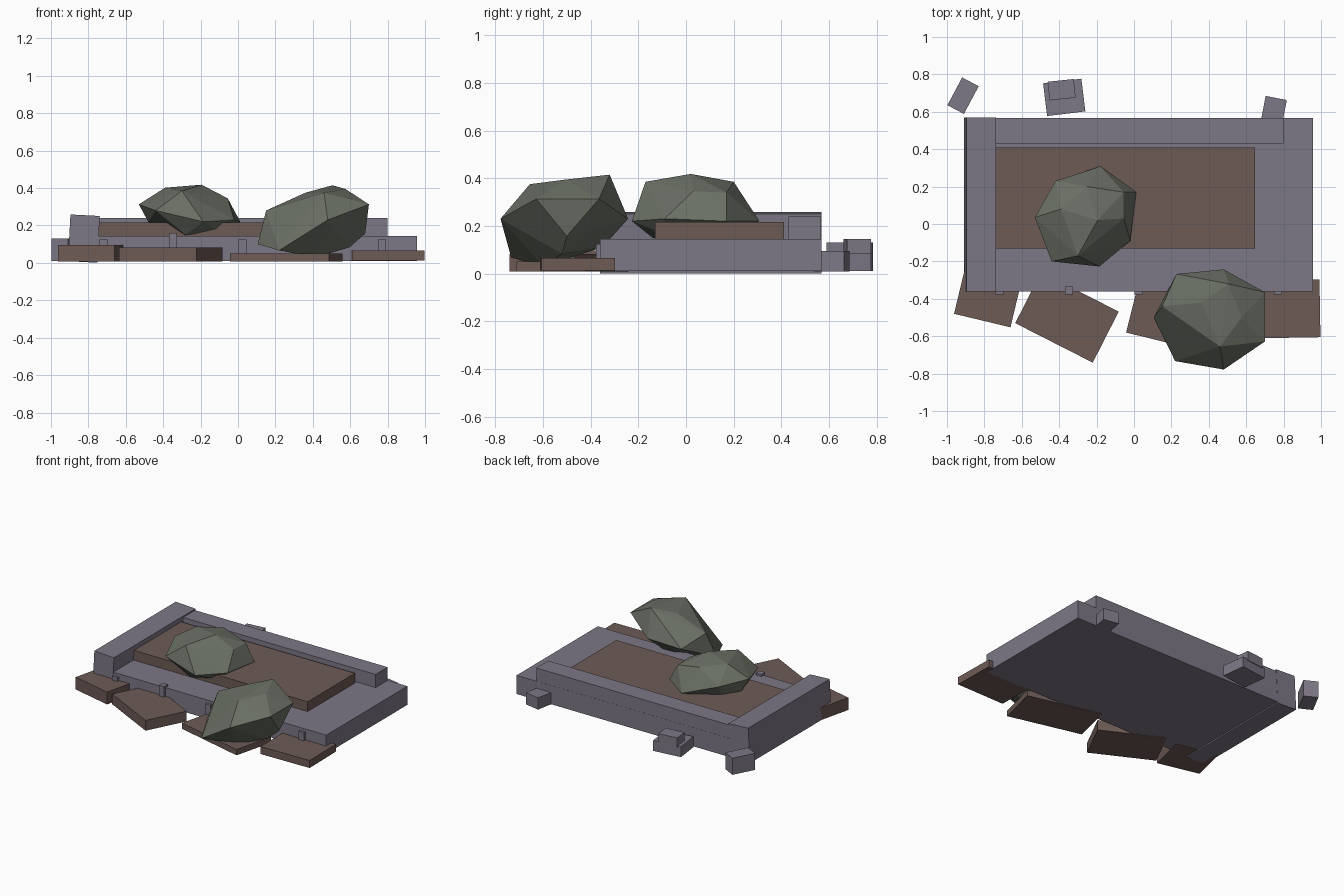
import bpy, bmesh, math


def material(name, rgb):
    m = bpy.data.materials.new(name)
    m.diffuse_color = (*rgb, 1)
    return m


STONE = material("purple_grey_stone", (0.205, 0.188, 0.236))
BROWN = material("dull_brown", (0.155, 0.104, 0.094))
ROCK = material("green_grey_rock", (0.144, 0.160, 0.130))


def finish(name, bm, mat):
    bmesh.ops.recalc_face_normals(bm, faces=bm.faces)
    me = bpy.data.meshes.new(name)
    bm.to_mesh(me)
    bm.free()
    me.materials.append(mat)
    ob = bpy.data.objects.new(name, me)
    bpy.context.collection.objects.link(ob)
    return ob


def box(name, centre, size, mat, turn=0, tilt=0):
    bm = bmesh.new()
    bmesh.ops.create_cube(bm, size=1)
    bmesh.ops.scale(bm, vec=size, verts=bm.verts)
    ob = finish(name, bm, mat)
    ob.location = centre
    ob.rotation_euler = (0, math.radians(tilt), math.radians(turn))
    return ob


def span(name, x, y, z, mat):
    ends = (x, y, z)
    return box(name, [(a + b) / 2 for a, b in ends], [b - a for a, b in ends], mat)


def boulder(name, points):
    bm = bmesh.new()
    for p in points:
        bm.verts.new(p)
    hull = bmesh.ops.convex_hull(bm, input=bm.verts)
    loose = [v for v in bm.verts if not v.link_faces]
    bmesh.ops.delete(bm, geom=loose, context='VERTS')
    return finish(name, bm, ROCK)


# Foundation, walls and raised floor
span("foundation", (-0.90, 0.957), (-0.36, 0.568), (0.01, 0.145), STONE)
box("left_wall", (-0.824, 0.104, 0.13), (0.157, 0.93, 0.25), STONE, tilt=3)
span("back_wall", (-0.745, 0.80), (0.43, 0.567), (0.13, 0.24), STONE)
span("raised_floor", (-0.745, 0.648), (-0.13, 0.41), (0.13, 0.216), BROWN)

# Fallen paving plates: front left corner, width, depth, bottom, top, turn
plates = [
    (-0.962, -0.48, 0.31, 0.28, 0.008, 0.097, -13.5),
    (-0.635, -0.53, 0.465, 0.306, 0.008, 0.082, -27),
    (-0.042, -0.58, 0.545, 0.30, 0.008, 0.050, -14),
    (0.61, -0.612, 0.387, 0.308, 0.012, 0.066, 1),
]
for i, (x, y, w, d, z0, z1, turn) in enumerate(plates):
    t = math.radians(turn)
    cx = x + w / 2 * math.cos(t) - d / 2 * math.sin(t)
    cy = y + w / 2 * math.sin(t) + d / 2 * math.cos(t)
    box(f"paving_plate_{i + 1}", (cx, cy, (z0 + z1) / 2), (w, d, z1 - z0), BROWN, turn)

# Short pegs along the front edge
for i, (x, top) in enumerate([(-0.72, 0.125), (-0.347, 0.16), (0.025, 0.124), (0.77, 0.125)]):
    span(f"front_peg_{i + 1}", (x - 0.021, x + 0.021), (-0.378, -0.335), (0.03, top), STONE)

# Loose blocks behind
box("loose_block_left", (-0.914, 0.686, 0.07), (0.10, 0.168, 0.12), STONE, -28)
box("loose_block_middle", (-0.373, 0.677, 0.048), (0.206, 0.176, 0.076), STONE, 7)
box("loose_block_top", (-0.387, 0.718, 0.11), (0.14, 0.10, 0.07), STONE, 6)
box("loose_block_right", (0.748, 0.61, 0.052), (0.115, 0.13, 0.085), STONE, -11)

# Faceted boulders
boulder("floor_boulder", [
    (-0.195, 0.02, 0.418), (-0.39, 0.08, 0.402), (-0.25, 0.20, 0.385),
    (-0.055, 0.17, 0.34), (-0.055, 0.03, 0.345), (-0.30, -0.17, 0.385),
    (-0.42, 0.23, 0.30), (-0.18, 0.308, 0.22), (0.012, 0.17, 0.22),
    (-0.02, -0.09, 0.23), (-0.185, -0.227, 0.22), (-0.44, -0.20, 0.28),
    (-0.53, 0.035, 0.313), (-0.48, 0.05, 0.22), (-0.38, 0.12, 0.15),
    (-0.12, 0.15, 0.15), (-0.10, -0.10, 0.17), (-0.28, -0.14, 0.15)])
boulder("front_boulder", [
    (0.505, -0.32, 0.415), (0.36, -0.42, 0.375), (0.575, -0.50, 0.395),
    (0.46, -0.655, 0.375), (0.15, -0.44, 0.28), (0.70, -0.365, 0.313),
    (0.70, -0.628, 0.313), (0.48, -0.778, 0.23), (0.22, -0.733, 0.067),
    (0.105, -0.50, 0.10), (0.227, -0.267, 0.21), (0.48, -0.243, 0.23),
    (0.415, -0.60, 0.03), (0.596, -0.52, 0.083), (0.68, -0.50, 0.157),
    (0.38, -0.35, 0.11)])
